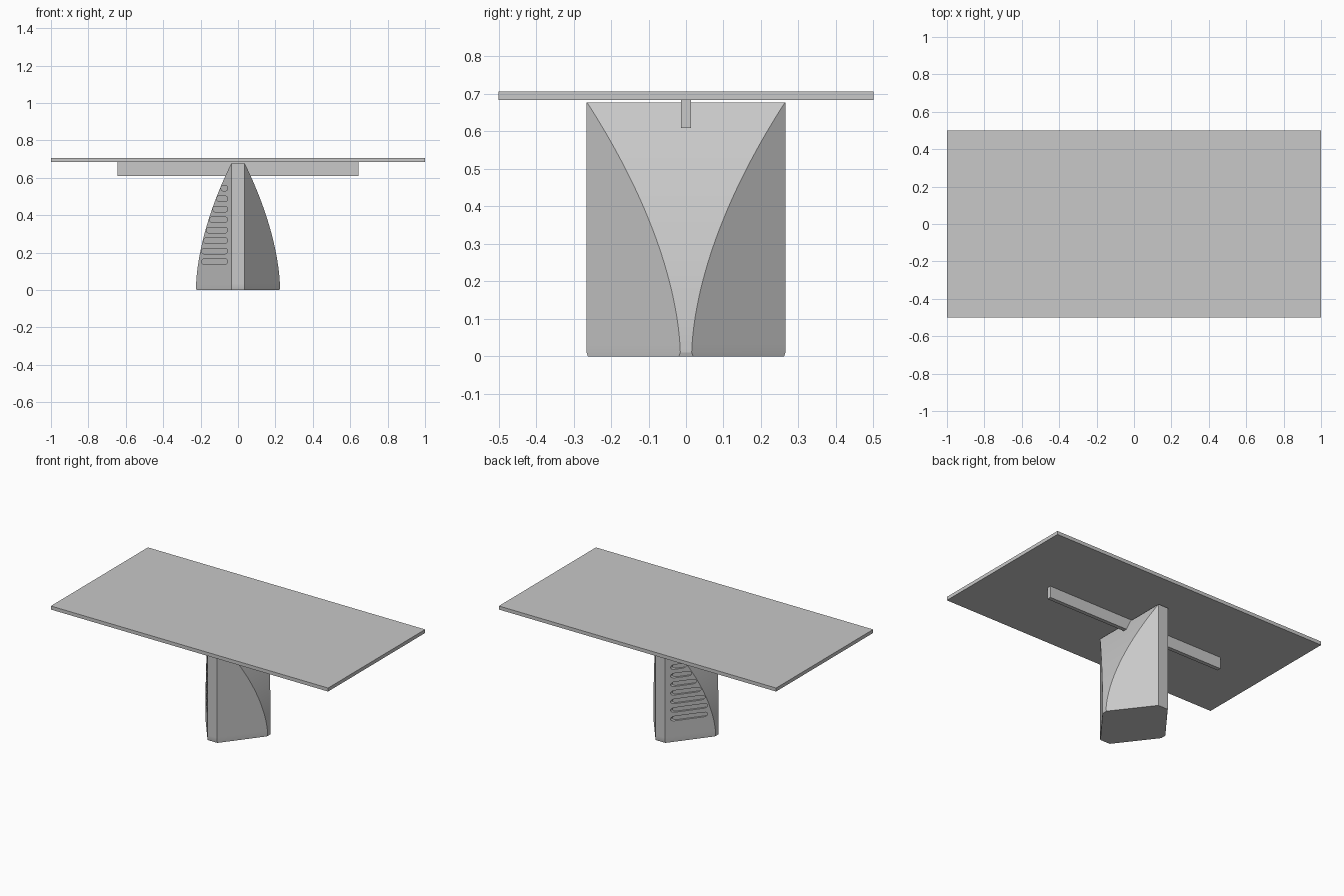
import bpy, bmesh
from math import sin, cos, pi

cube = bpy.data.objects.get("Cube")
if cube:
    bpy.data.objects.remove(cube, do_unlink=True)

grey = bpy.data.materials.new("plain grey")
grey.use_nodes = True
colour = (0.58, 0.58, 0.58, 1)
grey.diffuse_color = colour
grey.node_tree.nodes["Principled BSDF"].inputs["Base Color"].default_value = colour


def make_object(name, bm):
    bmesh.ops.recalc_face_normals(bm, faces=bm.faces)
    mesh = bpy.data.meshes.new(name)
    bm.to_mesh(mesh)
    bm.free()
    mesh.materials.append(grey)
    obj = bpy.data.objects.new(name, mesh)
    bpy.context.collection.objects.link(obj)
    return obj


def box(name, size, z):
    bm = bmesh.new()
    bmesh.ops.create_cube(bm, size=1)
    bmesh.ops.scale(bm, verts=bm.verts, vec=size)
    bmesh.ops.translate(bm, verts=bm.verts, vec=(0, 0, z))
    return make_object(name, bm)


def loft(bm, rings):
    """Skin a list of closed rings and cap both ends."""
    loops = [[bm.verts.new(p) for p in ring] for ring in rings]
    n = len(loops[0])
    for a, b in zip(loops, loops[1:]):
        for i in range(n):
            j = (i + 1) % n
            bm.faces.new((a[i], a[j], b[j], b[i]))
    bm.faces.new(loops[0])
    bm.faces.new(loops[-1])


# Table top and the beam below it
box("table_top", (2, 1, 0.023), 0.6955)
box("support_beam", (1.29, 0.026, 0.076), 0.647)

# Pedestal: a six-sided plan trimmed by a curved side profile
NOSE, WIDE, DEEP, EDGE, TOP = 0.035, 0.225, 0.265, 0.015, 0.677


def plan_y(x):
    return DEEP - (x - NOSE) / (WIDE - NOSE) * (DEEP - EDGE)


def half_width(z):
    return NOSE + 0.001 + (WIDE - NOSE - 0.001) * (1 - (z / TOP) ** 1.75)


def section(z, shrink=0):
    w = half_width(z) - shrink
    y, d = plan_y(w), DEEP - shrink
    quarter = [(w, y), (NOSE, d)]
    half = quarter + [(-x, b) for x, b in reversed(quarter)]
    return [(x, b, z) for x, b in half + [(-x, -b) for x, b in half]]


bm = bmesh.new()
steps = 28
heights = [0.01 + (TOP - 0.01) * i / steps for i in range(steps + 1)]
loft(bm, [section(0, 0.003)] + [section(z) for z in heights])
pedestal = make_object("pedestal", bm)

# Vent grooves on both faces of the right side
bm = bmesh.new()
radius, depth = 0.015, 0.02
for k in range(8):
    z = 0.152 + 0.056 * k
    inner, outer = 0.055, min(0.195, half_width(z) - 0.004)
    outline = []
    for i in range(16):
        a = pi * (i // 8) + pi * (i % 8) / 7 - pi / 2
        centre = outer - radius if i < 8 else inner + radius
        outline.append((centre + radius * cos(a), z + radius * sin(a)))
    for side in (-1, 1):
        loft(bm, [[(-x, side * (plan_y(x) + s), h) for x, h in outline]
                  for s in (-depth, depth)])
cutter = make_object("groove_cutter", bm)
cutter.hide_render = True

cut = pedestal.modifiers.new("vent grooves", "BOOLEAN")
cut.operation = "DIFFERENCE"
cut.solver = "EXACT"
cut.object = cutter
bpy.ops.object.select_all(action="DESELECT")
bpy.context.view_layer.objects.active = pedestal
pedestal.select_set(True)
bpy.ops.object.modifier_apply(modifier=cut.name)
bpy.data.objects.remove(cutter, do_unlink=True)
bpy.ops.object.shade_smooth_by_angle(angle=0.3)
